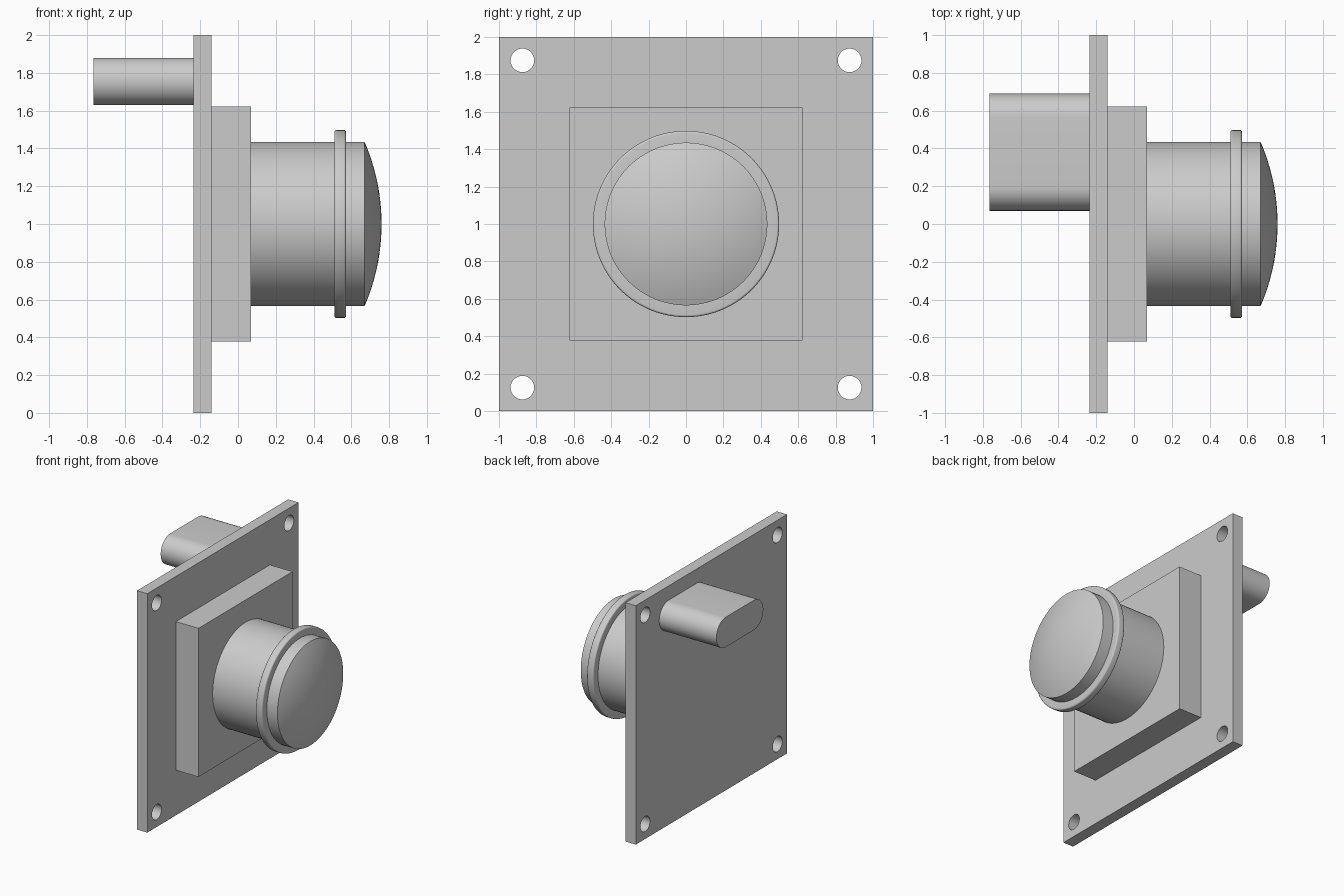
import bpy, bmesh, math
from mathutils import Vector, Matrix

cube = bpy.data.objects.get("Cube")
if cube:
    bpy.data.objects.remove(cube, do_unlink=True)

grey = bpy.data.materials.new("light_grey")
grey.use_nodes = True
colour = (0.6, 0.6, 0.6, 1)
grey.diffuse_color = colour
grey.node_tree.nodes["Principled BSDF"].inputs["Base Color"].default_value = colour

MID = 1.0  # height of the barrel axis


def finish(name, bm, smooth=False):
    bmesh.ops.remove_doubles(bm, verts=bm.verts, dist=1e-5)
    bmesh.ops.recalc_face_normals(bm, faces=bm.faces)
    mesh = bpy.data.meshes.new(name)
    bm.to_mesh(mesh)
    bm.free()
    mesh.materials.append(grey)
    obj = bpy.data.objects.new(name, mesh)
    bpy.context.collection.objects.link(obj)
    if smooth:
        shade(obj)
    return obj


def shade(obj):
    bpy.ops.object.select_all(action='DESELECT')
    obj.select_set(True)
    bpy.context.view_layer.objects.active = obj
    bpy.ops.object.shade_smooth_by_angle(angle=math.radians(30))


def prism(name, outline, x0, x1, smooth=False):
    """Extrude a (y, z) outline from x0 to x1."""
    bm = bmesh.new()
    face = bm.faces.new([bm.verts.new((x0, y, z)) for y, z in outline])
    new = bmesh.ops.extrude_face_region(bm, geom=[face])["geom"]
    moved = [v for v in new if isinstance(v, bmesh.types.BMVert)]
    bmesh.ops.translate(bm, verts=moved, vec=(x1 - x0, 0, 0))
    if not any(f.calc_center_median().x < x0 + 1e-6 for f in bm.faces):
        bm.faces.new([v for v in bm.verts if v not in moved])
    return finish(name, bm, smooth)


def square(half):
    return [(-half, MID - half), (half, MID - half), (half, MID + half), (-half, MID + half)]


def arc(y, z, r, start, end, n):
    return [(y + r * math.cos(a), z + r * math.sin(a))
            for a in (start + (end - start) * i / n for i in range(n + 1))]


def lathe(name, profile):
    """Spin an (x, radius) profile about the barrel axis."""
    bm = bmesh.new()
    verts = [bm.verts.new((x, 0, MID + r)) for x, r in profile]
    edges = [bm.edges.new(pair) for pair in zip(verts, verts[1:])]
    bmesh.ops.spin(bm, geom=verts + edges, cent=(0, 0, MID), axis=(1, 0, 0),
                   angle=math.tau, steps=96)
    return finish(name, bm, True)


# Circuit plate with four corner holes
plate = prism("mounting_plate", square(1), -0.235, -0.14)
bm = bmesh.new()
for y in (-0.875, 0.875):
    for z in (-0.875, 0.875):
        bmesh.ops.create_cone(bm, cap_ends=True, segments=48, radius1=0.063, radius2=0.063,
                              depth=0.4, matrix=Matrix.Translation((-0.19, y, MID + z))
                              @ Matrix.Rotation(math.pi / 2, 4, 'Y'))
cutter = finish("hole_cutter", bm)
cutter.hide_render = True
cut = plate.modifiers.new("holes", 'BOOLEAN')
cut.operation = 'DIFFERENCE'
cut.solver = 'EXACT'
cut.object = cutter
shade(plate)
bpy.ops.object.modifier_apply(modifier=cut.name)
bpy.data.objects.remove(cutter, do_unlink=True)

# Square housing behind the lens barrel
prism("housing_block", square(0.622), -0.14, 0.07)

# Rear connector with rounded ends
r = 0.125
stadium = (arc(0.565, 1.755, r, -math.pi / 2, math.pi / 2, 24)
           + arc(0.195, 1.755, r, math.pi / 2, 1.5 * math.pi, 24))
prism("rear_connector", stadium, -0.765, -0.235, True)

# Lens barrel and domed front
lathe("lens_barrel", [(0.07, 0), (0.07, 0.435), (0.67, 0.435), (0.67, 0)])
radius, rim = 1.096, math.asin(0.435 / 1.096)
dome = [(0.76 - radius + radius * math.cos(a), radius * math.sin(a))
        for a in (rim * (1 - i / 16) for i in range(17))]
lathe("lens_dome", dome)

# Raised ring with slightly rounded edges
b = 0.012
ring = ([(0.51, 0.43)] + arc(0.51 + b, 0.498 - b, b, math.pi, math.pi / 2, 5)
        + arc(0.572 - b, 0.498 - b, b, math.pi / 2, 0, 5) + [(0.572, 0.43)])
lathe("focus_ring", ring)
